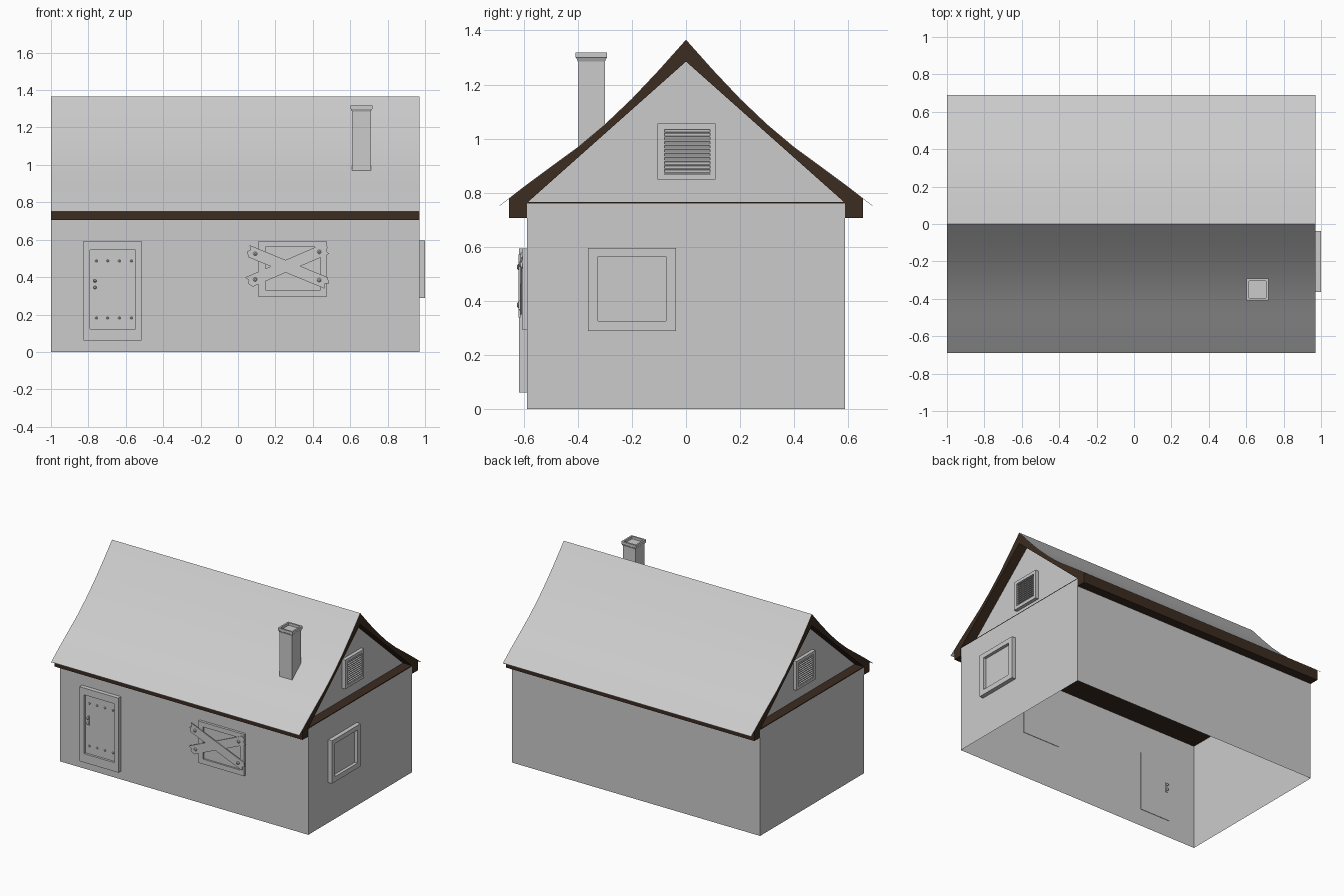
import bpy, bmesh, math
from mathutils import Vector

if "Cube" in bpy.data.objects:
    bpy.data.objects.remove(bpy.data.objects["Cube"])


def material(name, rgb):
    m = bpy.data.materials.new(name)
    m.diffuse_color = (*rgb, 1)
    m.use_nodes = True
    m.node_tree.nodes["Principled BSDF"].inputs["Base Color"].default_value = m.diffuse_color
    return m


GREY = material("plain grey", (0.6, 0.6, 0.6))
BROWN = material("dark brown wood", (0.045, 0.025, 0.015))

X0, X1, YW, ZW = -1.0, 0.97, 0.588, 0.76     # wall extents
GR, GL = 0.90, -0.93                         # recessed gable planes

# Surface mappings: (across, up, outward depth) -> world
front = lambda u, v, d: (u, -YW - d, v)
right = lambda u, v, d: (X1 + d, u, v)
gable_r = lambda u, v, d: (GR + d, u, v)
gable_l = lambda u, v, d: (GL - d, u, v)
along_x = lambda u, v, d: (d, u, v)
upright = lambda u, v, d: (u, v, d)


def finish(name, bm, mat, smooth=False):
    me = bpy.data.meshes.new(name)
    bm.to_mesh(me)
    bm.free()
    ob = bpy.data.objects.new(name, me)
    bpy.context.collection.objects.link(ob)
    me.materials.append(mat)
    if smooth:
        bpy.ops.object.select_all(action='DESELECT')
        ob.select_set(True)
        bpy.context.view_layer.objects.active = ob
        bpy.ops.object.shade_smooth_by_angle(angle=math.radians(30))
    return ob


def add_stack(bm, loops, to):
    """Skin a list of (points, depth) loops and cap both ends."""
    rings = [[bm.verts.new(to(u, v, d)) for u, v in pts] for pts, d in loops]
    for a, b in zip(rings, rings[1:]):
        n = len(a)
        for i in range(n):
            bm.faces.new((a[i], a[(i + 1) % n], b[(i + 1) % n], b[i]))
    bm.faces.new(rings[0])
    bm.faces.new(rings[-1])
    bmesh.ops.recalc_face_normals(bm, faces=bm.faces[:])


def stack(name, loops, to, mat=GREY, smooth=False):
    bm = bmesh.new()
    add_stack(bm, loops, to)
    return finish(name, bm, mat, smooth)


def rect(u0, u1, v0, v1, inset=0.0):
    i = inset
    return [(u0 + i, v0 + i), (u1 - i, v0 + i), (u1 - i, v1 - i), (u0 + i, v1 - i)]


def disc(u, v, r, n=10):
    return [(u + r * math.cos(2 * math.pi * k / n), v + r * math.sin(2 * math.pi * k / n))
            for k in range(n)]


def framed(name, outer, inner, to, depth, pane, back=-0.003):
    """Raised frame around a recessed panel; the panel shows behind the wall too."""
    stack(name, [(rect(*inner), back), (rect(*inner), 0.0), (rect(*outer), 0.0),
                 (rect(*outer), depth), (rect(*inner), depth),
                 (rect(*inner), pane)], to)


# Walls: four sides, open below
bm = bmesh.new()
add_stack(bm, [(rect(X0, X1, -YW, YW), 0), (rect(X0, X1, -YW, YW), ZW)], upright)
bmesh.ops.delete(bm, geom=[f for f in bm.faces if abs(f.normal.z) > 0.5], context='FACES_ONLY')
finish("walls", bm, GREY)

# Ceiling board that also forms the ledge below each gable
stack("ceiling_ledge", [(rect(X0, X1, -YW, YW), ZW - 0.001),
                        (rect(X0, X1, -YW, YW), ZW + 0.006)], upright, BROWN)

# Roof sheet with a flared curve
half = [(0, 1.366), (0.1, 1.254), (0.2, 1.148), (0.3, 1.053), (0.4, 0.969),
        (0.5, 0.896), (0.6, 0.822), (0.69, 0.752)]


def both(pts, dz=0.0):
    """Mirror a half profile that starts on the centre line."""
    return [(-y, z + dz) for y, z in reversed(pts)] + [(y, z + dz) for y, z in pts if y > 0]


sheet = both(half) + both(half, -0.002)[::-1]
stack("roof", [(sheet, X0), (sheet, X1)], along_x, GREY, True)

# Brown roof timber: bargeboards, soffit and boxed eaves in one profile
under = [(y, z - 0.0015) for y, z in half[:-1]] + [(0.654, 0.778), (0.654, 0.706)]
inner = [(0, 1.285), (0.584, 0.766), (YW + 0.001, 0.766), (YW + 0.001, 0.706)]
timber = both(under) + both(inner)[::-1]
bm = bmesh.new()
add_stack(bm, [(timber, X0), (timber, X1)], along_x)
# Leave out the soffit hidden between the two gables
for x in (GR - 0.004, GL + 0.004):
    bmesh.ops.bisect_plane(bm, geom=bm.verts[:] + bm.edges[:] + bm.faces[:],
                           plane_co=(x, 0, 0), plane_no=(1, 0, 0))
hidden = [f for f in bm.faces if f.normal.z < -0.3 and f.calc_center_median().z > 0.9
          and abs(f.calc_center_median().x) < 0.5]
bmesh.ops.delete(bm, geom=hidden, context='FACES')
finish("roof_timber", bm, BROWN)

# Gable walls with louvred vents
for side, to in (("right", gable_r), ("left", gable_l)):
    tri = [(-0.588, 0.764), (0.588, 0.764), (0, 1.289)]
    stack(side + "_gable", [(tri, -0.003), (tri, 0)], to)
    framed(side + "_vent_frame", (-0.105, 0.11, 0.848, 1.056),
           (-0.08, 0.088, 0.868, 1.034), to, 0.025, 0.004)
    bm = bmesh.new()
    for k in range(11):
        z = 0.870 + k * 0.015
        top = rect(-0.08, 0.088, z + 0.008, z + 0.013)
        low = rect(-0.08, 0.088, z, z + 0.005)
        add_stack(bm, [(top, 0.004), (low, 0.021)], to)
    finish(side + "_vent_slats", bm, GREY)

# Chimney with a stepped cap and shallow pan on top
cx = (0.61, 0.71, -0.40, -0.30)
stack("chimney", [(rect(*cx), 0.955), (rect(*cx), 1.285), (rect(*cx, -0.006), 1.298),
                  (rect(*cx, -0.008), 1.30), (rect(*cx, -0.008), 1.318),
                  (rect(*cx, 0.004), 1.318), (rect(*cx, 0.004), 1.300)], upright)

# Side window
framed("side_window", (-0.363, -0.037, 0.289, 0.596), (-0.326, -0.074, 0.326, 0.563),
       right, 0.03, 0.008)

# Door, rivets and handles
framed("door", (-0.826, -0.516, 0.06, 0.594), (-0.79, -0.548, 0.123, 0.545),
       front, 0.03, 0.014)
bm = bmesh.new()
for u in (-0.757, -0.697, -0.634, -0.57):
    for v in (0.182, 0.487):
        add_stack(bm, [(disc(u, v, 0.007), 0.012), (disc(u, v, 0.007), 0.017),
                       (disc(u, v, 0.003), 0.020)], front)
finish("door_rivets", bm, GREY)
bm = bmesh.new()
for s0, s1, s2 in ((0.012, 0.018, 0.032), (-0.002, -0.008, -0.022)):
    plate = rect(-0.773, -0.757, 0.328, 0.397)
    add_stack(bm, [(plate, s0), (plate, s1)], front)
    for v in (0.345, 0.38):
        add_stack(bm, [(disc(-0.765, v, 0.006), s1), (disc(-0.765, v, 0.009), (s1 + s2) / 2),
                       (disc(-0.765, v, 0.005), s2)], front)
finish("door_handles", bm, GREY)

# Boarded front window
framed("front_window", (0.11, 0.473, 0.294, 0.594), (0.147, 0.44, 0.33, 0.56),
       front, 0.018, 0.006)


def plank(name, a, b, depth):
    """Board with splintered ends, nailed at both ends."""
    a, b = Vector(a), Vector(b)
    t = (b - a).normalized()
    n = Vector((-t.y, t.x))
    L, w = (b - a).length, 0.031
    local = [(0.012, -w), (L * 0.4, -w), (L - 0.005, -w), (L - 0.015, -0.006),
             (L + 0.004, 0.004), (L - 0.012, w), (L * 0.6, w), (-0.006, w),
             (0.008, 0.01), (-0.004, -0.004)]
    pts = [tuple(a + t * p + n * q) for p, q in local]
    stack(name, [(pts, depth), (pts, depth + 0.007)], front)
    bm = bmesh.new()
    for p in (0.04, L - 0.05):
        c = a + t * p
        add_stack(bm, [(disc(c.x, c.y, 0.011), depth + 0.005), (disc(c.x, c.y, 0.011), depth + 0.010),
                       (disc(c.x, c.y, 0.005), depth + 0.014)], front)
    finish(name + "_nails", bm, GREY)


plank("plank_rising", (0.055, 0.372), (0.48, 0.555), 0.0175)
plank("plank_falling", (0.055, 0.540), (0.48, 0.365), 0.0240)
